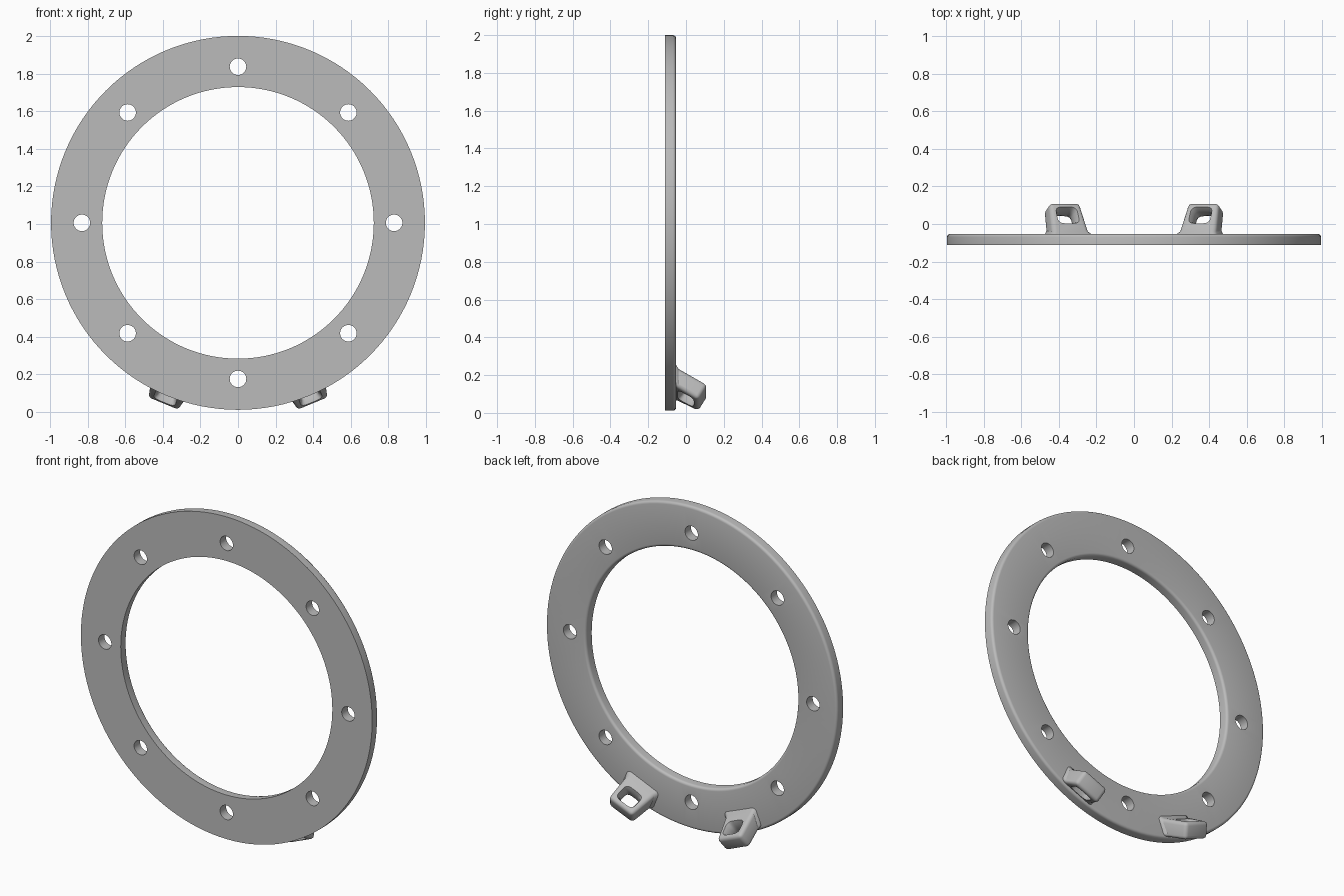
import bpy, bmesh, math
from mathutils import Vector, Matrix

if "Cube" in bpy.data.objects:
    bpy.data.objects.remove(bpy.data.objects["Cube"])

CENTRE_Z, OUTER, INNER = 1.006, 0.994, 0.722
FRONT, BACK, ROUND = -0.112, -0.053, 0.016

grey = bpy.data.materials.new("plain grey")
grey.use_nodes = True
grey.diffuse_color = (0.5, 0.5, 0.5, 1)
grey.node_tree.nodes["Principled BSDF"].inputs["Base Color"].default_value = (0.5, 0.5, 0.5, 1)


def make_object(name, bm):
    bmesh.ops.recalc_face_normals(bm, faces=bm.faces)
    mesh = bpy.data.meshes.new(name)
    bm.to_mesh(mesh)
    bm.free()
    mesh.materials.append(grey)
    obj = bpy.data.objects.new(name, mesh)
    bpy.context.collection.objects.link(obj)
    return obj


def loft(bm, sections):
    """Join closed sections of equal point count and cap both ends."""
    rows = [[bm.verts.new(p) for p in s] for s in sections]
    n = len(rows[0])
    for a, b in zip(rows, rows[1:]):
        for i in range(n):
            j = (i + 1) % n
            bm.faces.new((a[i], a[j], b[j], b[i]))
    bm.faces.new(rows[0])
    bm.faces.new(rows[-1])
    return rows


def cut(obj, cutter):
    cutter.hide_render = True
    bpy.ops.object.select_all(action='DESELECT')
    bpy.context.view_layer.objects.active = obj
    obj.select_set(True)
    mod = obj.modifiers.new("holes", 'BOOLEAN')
    mod.operation, mod.solver, mod.object = 'DIFFERENCE', 'EXACT', cutter
    bpy.ops.object.modifier_apply(modifier=mod.name)
    bpy.data.objects.remove(cutter)
    bpy.ops.object.shade_smooth_by_angle(angle=math.radians(35))


# Flange ring: lathed profile with both back edges rounded
profile = [(INNER, FRONT), (OUTER, FRONT)]
for rim, sign, order in ((OUTER, -1, range(5)), (INNER, 1, range(4, -1, -1))):
    for k in order:
        a = k * math.pi / 8
        profile.append((rim + sign * ROUND * (1 - math.cos(a)),
                        BACK - ROUND * (1 - math.sin(a))))
bm = bmesh.new()
SEGMENTS = 128
rows = []
for i in range(SEGMENTS):
    a = 2 * math.pi * i / SEGMENTS
    rows.append([bm.verts.new((r * math.cos(a), y, CENTRE_Z + r * math.sin(a))) for r, y in profile])
for i, row in enumerate(rows):
    after = rows[(i + 1) % SEGMENTS]
    for j in range(len(profile)):
        k = (j + 1) % len(profile)
        bm.faces.new((row[j], row[k], after[k], after[j]))
ring = make_object("flange_ring", bm)

# Eight bolt holes
bm = bmesh.new()
for i in range(8):
    a = i * math.pi / 4
    place = Matrix.Translation((0.83 * math.cos(a), -0.08, CENTRE_Z + 0.83 * math.sin(a)))
    bmesh.ops.create_cone(bm, cap_ends=True, segments=32, radius1=0.044, radius2=0.044,
                          depth=0.2, matrix=place @ Matrix.Rotation(math.pi / 2, 4, 'X'))
cut(ring, make_object("bolt_hole_cutter", bm))


# Slanted lugs on the back, each with a flared foot and an eye
def lug(name, angle):
    angle = math.radians(angle)
    radial = Vector((math.sin(angle), 0, -math.cos(angle)))
    side = Vector((math.cos(angle), 0, math.sin(angle)))
    back = Vector((0, 1, 0))
    slope = math.radians(30)
    along = back * math.cos(slope) + radial * math.sin(slope)
    normal = radial * math.cos(slope) - back * math.sin(slope)
    tip = Vector((0, 0, CENTRE_Z)) + radial * 1.004 + back * 0.09

    def section(y, half, flare=0):
        pts = []
        for s, n in ((-1, -1), (1, -1), (1, 1), (-1, 1)):
            p = tip + side * s * (half + flare) + normal * n * 0.049
            if y is not None:
                p += along * ((y - p.y) / along.y) 
                p += radial * n * (flare if n < 0 else 0)
            pts.append(p)
        return pts

    bm = bmesh.new()
    rows = loft(bm, [section(-0.065, 0.106, 0.012), section(-0.053, 0.104, 0.012),
                     section(-0.038, 0.102), section(None, 0.087)])
    foot = set(rows[0])
    edges = [e for e in bm.edges
             if not (e.verts[0] in foot and e.verts[1] in foot)
             and (set(e.verts) <= set(rows[3]) or
                  not any(set(e.verts) <= set(r) for r in rows))]
    bmesh.ops.bevel(bm, geom=edges, offset=0.021, segments=4, profile=0.5, affect='EDGES')
    body = make_object(name, bm)

    # Eye: rounded rectangle, narrowing towards the middle of the plate
    middle = tip - along * 0.078
    outline = []
    for i in range(32):
        a = 2 * math.pi * i / 32
        c, s = math.cos(a), math.sin(a)
        outline.append((math.copysign(abs(c) ** 0.5, c), math.copysign(abs(s) ** 0.5, s)))
    bm = bmesh.new()
    loft(bm, [[middle + side * u * w + along * v * w * 0.82 + normal * h for u, v in outline]
              for h, w in ((-0.07, 0.066), (-0.05, 0.062), (-0.025, 0.05),
                           (0.025, 0.05), (0.05, 0.062), (0.07, 0.066))])
    cut(body, make_object(name + "_eye_cutter", bm))


lug("left_lug", 22.5)
lug("right_lug", -22.5)
